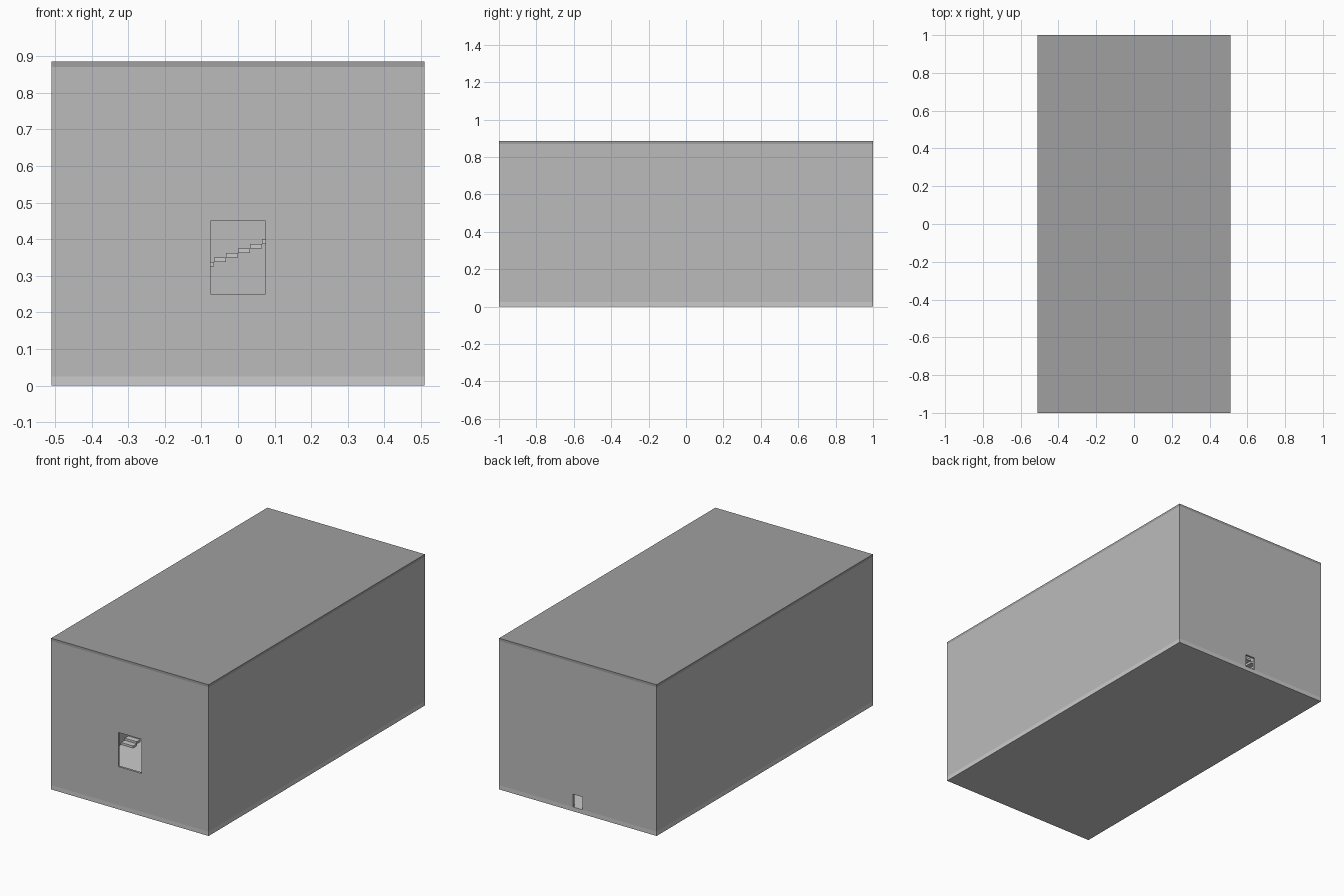
import bpy

if "Cube" in bpy.data.objects:
    bpy.data.objects.remove(bpy.data.objects["Cube"])

HX, HY = 0.51, 1.0        # outer half sizes
FLOOR, CEIL, TOP = 0.025, 0.87, 0.885
T = 0.0125                # wall and tread thickness


def material(name, v):
    m = bpy.data.materials.new(name)
    m.diffuse_color = (v, v, v, 1)
    m.use_nodes = True
    m.node_tree.nodes["Principled BSDF"].inputs["Base Color"].default_value = m.diffuse_color
    return m


LIGHT = material("light_grey", 0.72)
MID = material("mid_grey", 0.50)
DARK = material("dark_grey", 0.35)


def box(name, x0, x1, y0, y1, z0, z1, mat=None):
    bpy.ops.mesh.primitive_cube_add(
        size=1, location=((x0 + x1) / 2, (y0 + y1) / 2, (z0 + z1) / 2))
    o = bpy.context.object
    o.name = name
    o.scale = (x1 - x0, y1 - y0, z1 - z0)
    bpy.ops.object.transform_apply(location=False, rotation=False, scale=True)
    if mat:
        o.data.materials.append(mat)
    return o


def cut(target, cutter):
    mod = target.modifiers.new("cut", 'BOOLEAN')
    mod.operation = 'DIFFERENCE'
    mod.solver = 'EXACT'
    mod.object = cutter
    bpy.context.view_layer.objects.active = target
    bpy.ops.object.modifier_apply(modifier=mod.name)
    bpy.data.objects.remove(cutter, do_unlink=True)


# Floor and roof slabs
box("floor", -HX, HX, -HY, HY, 0, FLOOR, LIGHT)
box("roof", -HX, HX, -HY, HY, CEIL, TOP, DARK)

# Walls as one hollow shell, with a raised front opening and a small back door
walls = box("walls", -HX, HX, -HY, HY, FLOOR, CEIL, MID)
cut(walls, box("room_cutter", -HX + T, HX - T, -HY + T, HY - T, -0.1, 1.1))
cut(walls, box("front_cutter", -0.075, 0.075, -1.1, -0.9, 0.25, 0.45))
cut(walls, box("door_cutter", -0.03, 0.03, 0.9, 1.1, -0.1, 0.10))

# Lower flight of open treads along the left wall
IN = HX - T
RUN, RISE = 0.033, 0.0125
Y0, N = -0.37, 13
for i in range(N):
    z = FLOOR + RISE * i
    box(f"lower_tread_{i}", -IN, -0.42, Y0 + RUN * i, Y0 + RUN * (i + 1),
        z, z + RISE, LIGHT)

# Landing joining the flights
zl = FLOOR + RISE * N
box("landing", -IN, -0.429, Y0 + RUN * N, 0.73, zl, zl + RISE, LIGHT)

# Upper flight of open treads crossing the room
for i in range(-13, 14):
    z = 0.3625 + RISE * i
    box(f"upper_tread_{i + 13}", RUN * i, RUN * (i + 1), 0.58, 0.73,
        z, z + RISE, LIGHT)
